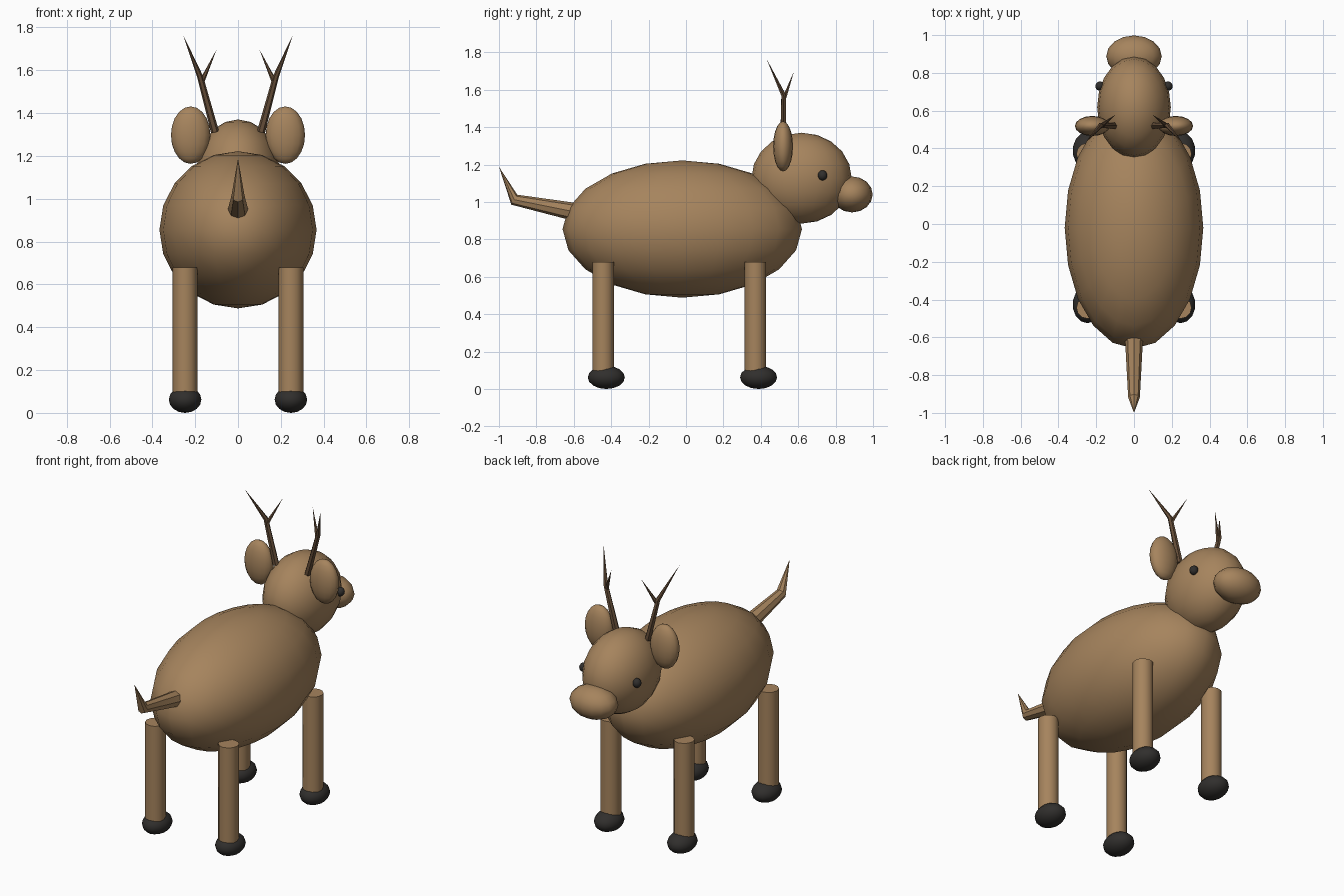
import bpy, bmesh, math
from mathutils import Vector, Matrix

if "Cube" in bpy.data.objects:
    bpy.data.objects.remove(bpy.data.objects["Cube"])


def material(name, rgb):
    m = bpy.data.materials.new(name)
    m.diffuse_color = (*rgb, 1)
    m.use_nodes = True
    m.node_tree.nodes["Principled BSDF"].inputs["Base Color"].default_value = m.diffuse_color
    return m


FUR = material("fur", (0.38, 0.23, 0.11))
DARK = material("dark", (0.03, 0.028, 0.026))
HORN = material("horn", (0.13, 0.075, 0.04))


def finish(name, bm, mat):
    bmesh.ops.recalc_face_normals(bm, faces=bm.faces)
    me = bpy.data.meshes.new(name)
    bm.to_mesh(me)
    bm.free()
    me.materials.append(mat)
    ob = bpy.data.objects.new(name, me)
    bpy.context.collection.objects.link(ob)
    bpy.ops.object.select_all(action='DESELECT')
    ob.select_set(True)
    bpy.context.view_layer.objects.active = ob
    bpy.ops.object.shade_smooth_by_angle(angle=math.radians(40))
    return ob


def ellipsoid(name, centre, radii, mat, seg=20, rings=10):
    bm = bmesh.new()
    bmesh.ops.create_uvsphere(bm, u_segments=seg, v_segments=rings, radius=1)
    bmesh.ops.transform(bm, verts=bm.verts,
                        matrix=Matrix.Translation(centre) @ Matrix.Diagonal((*radii, 1)))
    return finish(name, bm, mat)


def tube(name, points, radii, mat, sides):
    """Round tube through points; a zero radius ends in a tip."""
    pts = [Vector(p) for p in points]
    bm = bmesh.new()
    rings = []
    for i, (p, r) in enumerate(zip(pts, radii)):
        if r == 0:
            rings.append([bm.verts.new(p)] * sides)
            continue
        d = (pts[min(i + 1, len(pts) - 1)] - pts[max(i - 1, 0)]).normalized()
        u = Vector((1, 0, 0))
        u = (u - d * u.dot(d)).normalized()
        v = d.cross(u)
        angles = [2 * math.pi * k / sides for k in range(sides)]
        rings.append([bm.verts.new(p + r * (math.cos(a) * u + math.sin(a) * v)) for a in angles])
    for a, b in zip(rings, rings[1:]):
        for k in range(sides):
            n = (k + 1) % sides
            quad = list(dict.fromkeys((a[k], a[n], b[n], b[k])))
            bm.faces.new(quad)
    for ring, r in ((rings[0], radii[0]), (rings[-1], radii[-1])):
        if r:
            bm.faces.new(ring)
    return finish(name, bm, mat)


# Body, head and snout
ellipsoid("body", (0, -0.02, 0.855), (0.367, 0.64, 0.367), FUR)
ellipsoid("head", (0, 0.618, 1.127), (0.195, 0.268, 0.243), FUR)
ellipsoid("snout", (0, 0.888, 1.04), (0.147, 0.11, 0.096), FUR, 16, 8)

# Kinked tail
tube("tail", [(0, -0.6, 0.948), (0, -0.918, 1.012), (0, -1.0, 1.188)],
     [0.048, 0.031, 0], FUR, 8)

for s, side in ((-1, "left"), (1, "right")):
    # Legs and hooves
    for y, end in ((0.371, "front"), (-0.443, "rear")):
        tube(f"{end}_leg_{side}", [(s * 0.247, y, 0.06), (s * 0.247, y, 0.68)],
             [0.058, 0.058], FUR, 12)
        ellipsoid(f"{end}_hoof_{side}", (s * 0.247, y + 0.017, 0.062),
                  (0.078, 0.099, 0.062), DARK, 14, 8)
    # Ears and eyes
    ellipsoid(f"ear_{side}", (s * 0.221, 0.519, 1.297), (0.092, 0.053, 0.134), FUR, 16, 10)
    ellipsoid(f"eye_{side}", (s * 0.18, 0.73, 1.142), (0.025, 0.025, 0.027), DARK, 12, 8)
    # Forked antlers
    tube(f"antler_{side}", [(s * 0.107, 0.52, 1.31), (s * 0.177, 0.522, 1.57),
                            (s * 0.257, 0.43, 1.766)], [0.019, 0.014, 0], HORN, 6)
    tube(f"antler_branch_{side}", [(s * 0.172, 0.52, 1.54), (s * 0.10, 0.577, 1.697)],
         [0.013, 0], HORN, 6)
